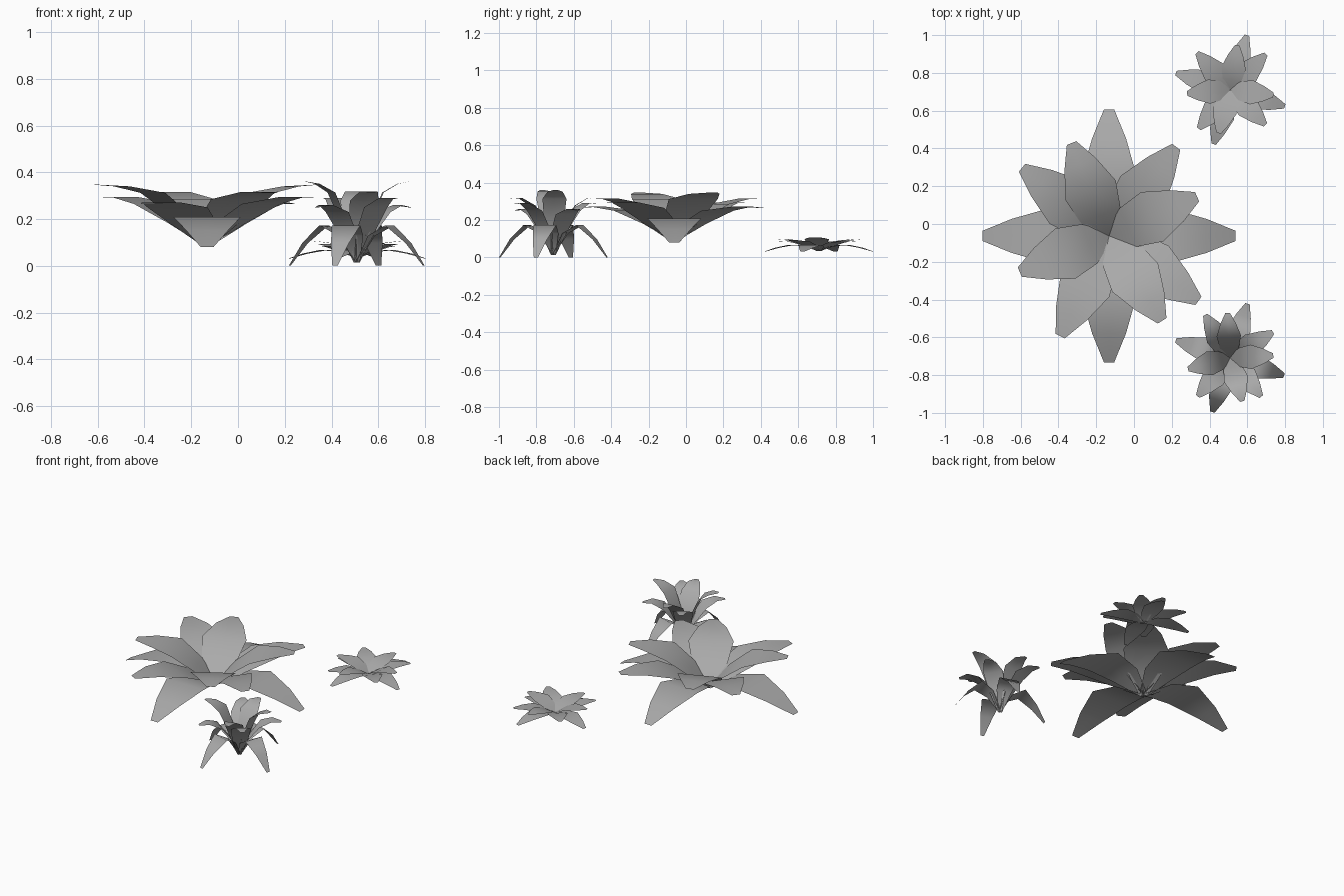
import bpy, bmesh
from math import radians
from mathutils import Matrix

cube = bpy.data.objects.get("Cube")
if cube:
    bpy.data.objects.remove(cube)

leaf_grey = bpy.data.materials.new("leaf_grey")
leaf_grey.use_nodes = True
colour = (0.4, 0.4, 0.4, 1)
leaf_grey.diffuse_color = colour
leaf_grey.node_tree.nodes["Principled BSDF"].inputs["Base Color"].default_value = colour

# Leaf outline, shared by all tiers: fraction of length, half width
REACH = (0.0, 0.22, 0.49, 0.77, 1.0)
HALF_WIDTH = (0.03, 0.112, 0.143, 0.09, 0.027)

# Tiers from the outside in: length, rise along the leaf
DROOPING = (0.67, (0, 0.085, 0.118, 0.062, -0.01))
SPREADING = (0.59, (0, 0.09, 0.16, 0.182, 0.175))
LIFTED = (0.585, (0, 0.095, 0.175, 0.205, 0.202))
RAISED = (0.53, (0, 0.11, 0.195, 0.225, 0.222))
INNER = (0.51, (0, 0.12, 0.222, 0.25, 0.257))
TIERS = (DROOPING, SPREADING, LIFTED, RAISED, INNER)


def add_leaf(bm, tier, angle, size, height):
    """One flat-across leaf, bent along its length, turned about the centre."""
    length, rise = tier
    turn = Matrix.Rotation(radians(angle), 3, 'Z')
    rows = []
    for t, w, z in zip(REACH, HALF_WIDTH, rise):
        row = [turn @ Matrix.Diagonal((size, size, height)) @
               Matrix.Translation((t * length, side * w, z)).to_translation()
               for side in (-1, 0, 1)]
        rows.append([bm.verts.new(p) for p in row])
    for a, b in zip(rows, rows[1:]):
        for i in (0, 1):
            bm.faces.new((a[i], b[i], b[i + 1], a[i + 1]))


def add_plant(name, location, size, height, *tier_angles):
    bm = bmesh.new()
    for tier, angles in zip(TIERS, tier_angles):
        for angle in angles:
            add_leaf(bm, tier, angle, size, height)
    mesh = bpy.data.meshes.new(name)
    bm.to_mesh(mesh)
    bm.free()
    mesh.materials.append(leaf_grey)
    mesh.shade_smooth()
    plant = bpy.data.objects.new(name, mesh)
    plant.location = location
    bpy.context.collection.objects.link(plant)


# Large plant
add_plant("large_plant", (-0.132, -0.063, 0.09), 1.0, 1.0,
          (0, 90, 180, 270), (53, -116), (-36, 142), (112, -58), (24, -158))
# Tall small plant at the front
add_plant("front_small_plant", (0.508, -0.709, 0.014), 0.45, 1.35,
          (-18, 72, 162, 252), (31, -130), (-51, 120), (93, -74), (3, -165))
# Low flat plant at the back
add_plant("back_small_plant", (0.51, 0.711, 0.035), 0.45, 0.28,
          (-17, 73, 163, 253), (45, -129), (-45, 132), (81, -105), (-7, 185))
